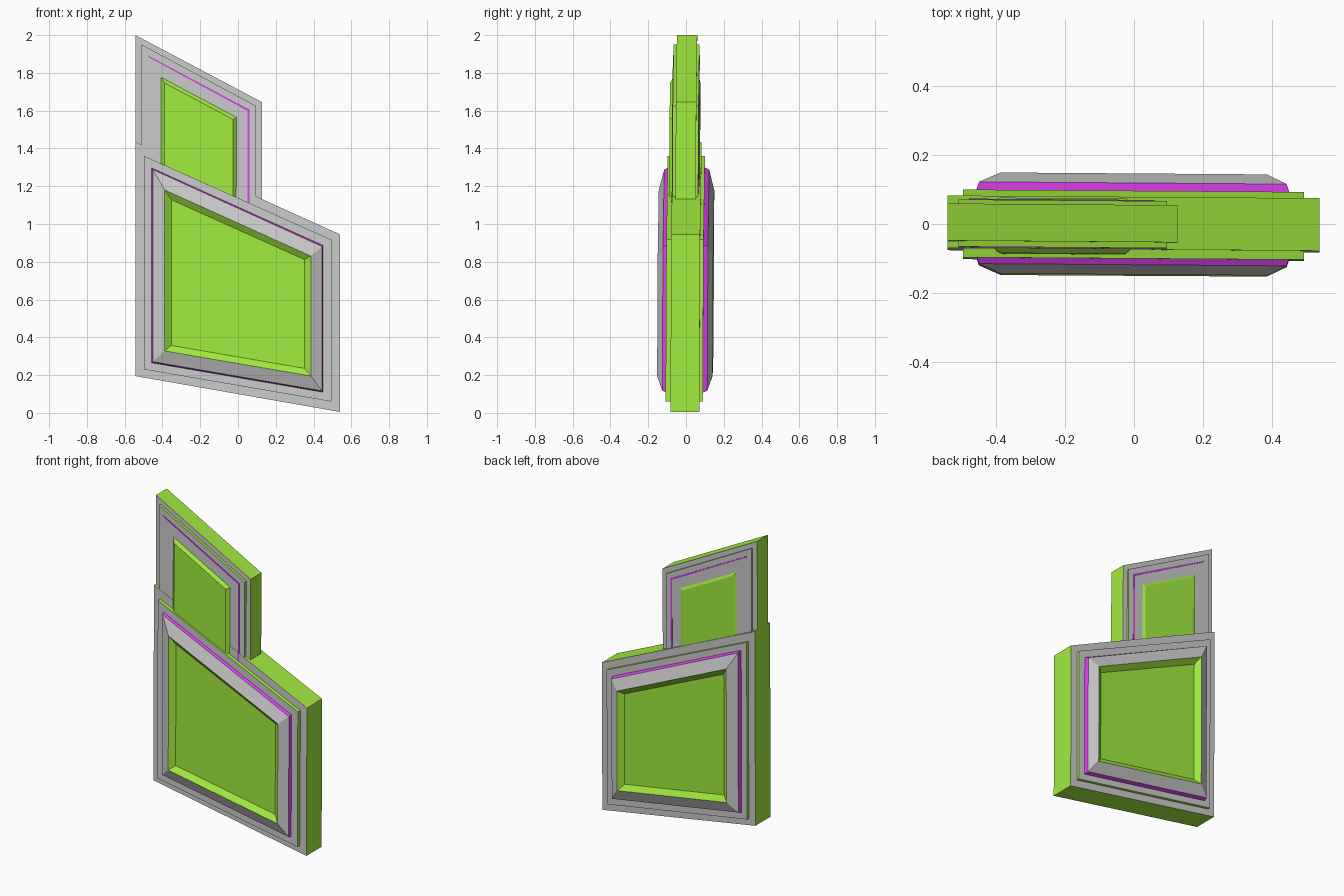
import bpy, bmesh

if "Cube" in bpy.data.objects:
    bpy.data.objects.remove(bpy.data.objects["Cube"])


def material(name, rgb):
    m = bpy.data.materials.new(name)
    m.diffuse_color = (*rgb, 1)
    m.use_nodes = True
    m.node_tree.nodes["Principled BSDF"].inputs["Base Color"].default_value = m.diffuse_color
    return m


MATS = [material("grey", (0.6, 0.6, 0.6)),
        material("green", (0.36, 0.84, 0.05)),
        material("purple", (0.72, 0.05, 0.86))]
GREY, GREEN, PURPLE = range(3)


def loft(name, rings, walls, cap):
    """Closed loft front to back; rings = [(xz outline, y)], walls = colour per step."""
    bm = bmesh.new()
    loops = []
    for outline, y in rings:
        # the whole panel leans very slightly
        loops.append([bm.verts.new((x, y - 0.005 * x + 0.005 * (z - 1), z)) for x, z in outline])
    for a, b, mat in zip(loops, loops[1:], walls):
        for i in range(len(a)):
            j = (i + 1) % len(a)
            bm.faces.new((a[i], a[j], b[j], b[i])).material_index = mat
    for end in (loops[0], loops[-1]):
        bm.faces.new(end).material_index = cap
    bmesh.ops.recalc_face_normals(bm, faces=bm.faces)
    mesh = bpy.data.meshes.new(name)
    bm.to_mesh(mesh)
    bm.free()
    for m in MATS:
        mesh.materials.append(m)
    ob = bpy.data.objects.new(name, mesh)
    bpy.context.collection.objects.link(ob)
    return ob


def quad(x0, x1, low0, low1, high1, high0):
    return [(x0, low0), (x1, low1), (x1, high1), (x0, high0)]


# Large lower panel: base slab and first step
base = quad(-0.543, 0.54, 0.195, 0.005, 0.945, 1.435)
step = quad(-0.497, 0.494, 0.23, 0.06, 0.917, 1.36)
loft("lower_slab", [(base, -0.075), (base, 0.078)], [GREEN], GREY)
loft("lower_step", [(step, -0.101), (step, 0.096)], [GREEN], GREY)

# Raised bevelled frame with purple rim and recessed centre, on both sides
rim = quad(-0.459, 0.452, 0.263, 0.107, 0.889, 1.300)
top = quad(-0.451, 0.444, 0.271, 0.117, 0.881, 1.288)
lip = quad(-0.388, 0.386, 0.328, 0.195, 0.830, 1.180)
floor = quad(-0.353, 0.351, 0.357, 0.236, 0.812, 1.128)
half = [(floor, 0.122), (lip, 0.147), (top, 0.119), (rim, 0.095)]
loft("lower_frame",
     [(o, -y) for o, y in half] + [(o, y) for o, y in reversed(half)],
     [GREEN, GREY, PURPLE, GREEN, PURPLE, GREY, GREEN], GREEN)

# Small upper panel: slab and step, running down into the lower panel
slab = quad(-0.543, 0.127, 1.40, 1.10, 1.645, 2.0)
plate = quad(-0.51, 0.096, 1.38, 1.08, 1.625, 1.95)
loft("upper_slab", [(slab, -0.056), (slab, 0.052)], [GREEN], GREY)
loft("upper_step", [(plate, -0.073), (plate, 0.064)], [GREEN], GREY)

# Chamfered centre pad on both sides
pad = quad(-0.412, -0.004, 1.25, 1.07, 1.567, 1.783)
face = quad(-0.390, -0.026, 1.25, 1.07, 1.553, 1.747)
loft("upper_pad", [(face, -0.090), (pad, -0.070), (pad, 0.061), (face, 0.071)],
     [GREEN] * 3, GREEN)

# Thin purple trim line along the top and right of the upper panel
trim = [(-0.48, 1.894), (0.06, 1.606), (0.06, 1.10),
        (0.051, 1.10), (0.051, 1.599), (-0.468, 1.880)]
loft("upper_trim", [(trim, -0.076), (trim, 0.067)], [PURPLE], PURPLE)
